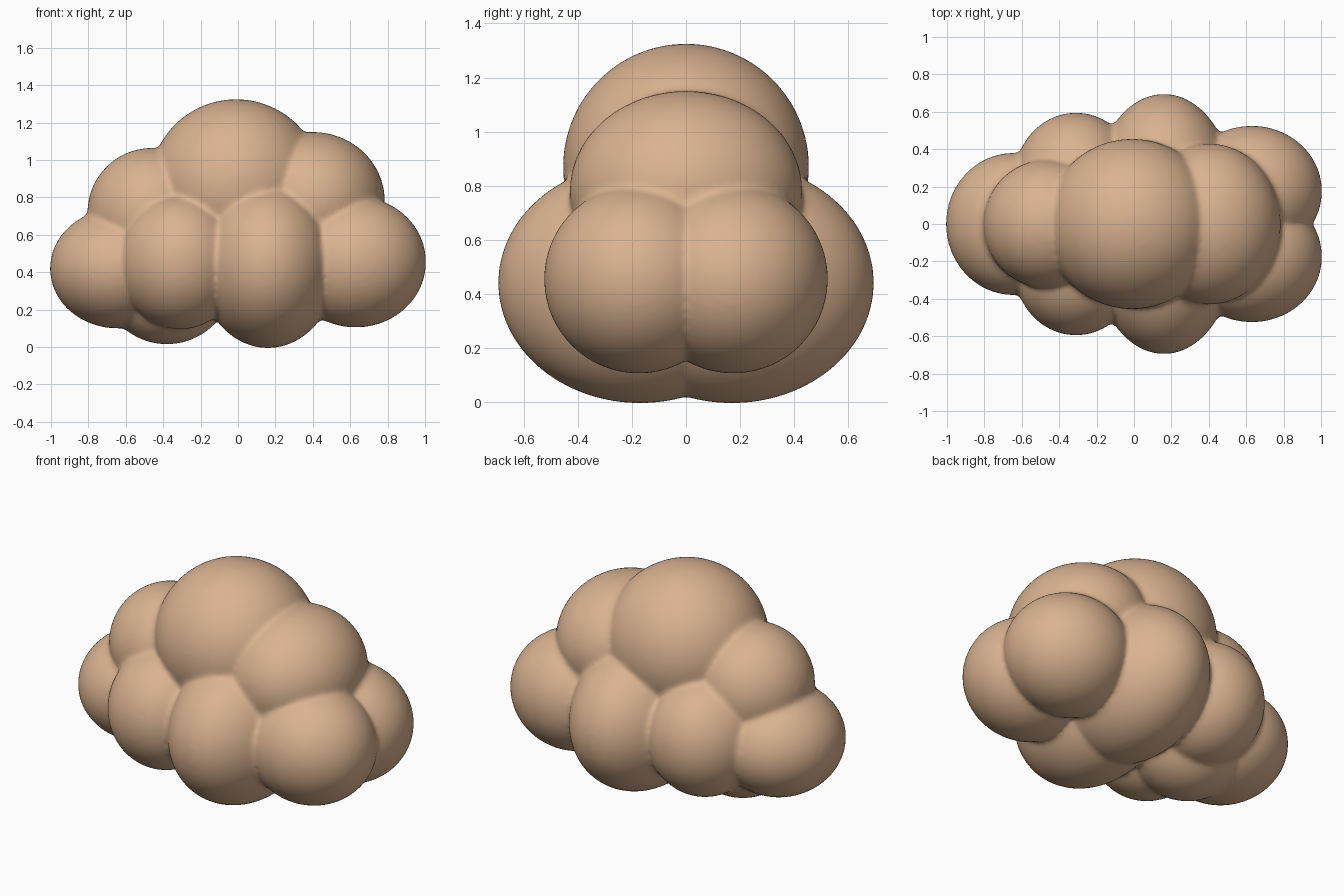
import bpy, bmesh
from mathutils import Matrix, Vector

if "Cube" in bpy.data.objects:
    bpy.data.objects.remove(bpy.data.objects["Cube"])

# One flat colour
tan = bpy.data.materials.new("warm_tan")
tan.diffuse_color = (0.70, 0.45, 0.28, 1)
tan.use_nodes = True
tan.node_tree.nodes["Principled BSDF"].inputs["Base Color"].default_value = tan.diffuse_color

# Puffs: centre, radii (those with y > 0 are mirrored front to back)
puffs = [
    ((-0.645, 0, 0.42), (0.36, 0.38, 0.32)),     # left end
    ((-0.46, 0, 0.72), (0.345, 0.345, 0.345)),   # upper left
    ((-0.01, 0, 0.87), (0.46, 0.455, 0.455)),    # crown
    ((0.40, 0, 0.78), (0.385, 0.43, 0.37)),      # upper right
    ((-0.38, 0, 0.38), (0.36, 0.34, 0.365)),     # underside
    ((0.16, 0.17, 0.44), (0.37, 0.525, 0.445)),  # big middle pair
    ((-0.31, 0.24, 0.455), (0.33, 0.355, 0.36)), # left middle pair
    ((0.63, 0.175, 0.455), (0.375, 0.35, 0.35)), # right end pair
]


def add_puff(bm, centre, radii):
    m = Matrix.Translation(Vector(centre)) @ Matrix.Diagonal((*radii, 1))
    bmesh.ops.create_icosphere(bm, subdivisions=5, radius=1, matrix=m)


bm = bmesh.new()
for (x, y, z), radii in puffs:
    add_puff(bm, (x, y, z), radii)
    if y > 0:
        add_puff(bm, (x, -y, z), radii)
mesh = bpy.data.meshes.new("cloud")
bm.to_mesh(mesh)
bm.free()
mesh.materials.append(tan)

cloud = bpy.data.objects.new("cloud", mesh)
bpy.context.collection.objects.link(cloud)

# Fuse the puffs into one skin and soften the creases
fuse = cloud.modifiers.new("fuse", 'REMESH')
fuse.mode = 'VOXEL'
fuse.voxel_size = 0.015
fuse.use_smooth_shade = True
soften = cloud.modifiers.new("soften", 'SMOOTH')
soften.factor = 0.5
soften.iterations = 8
